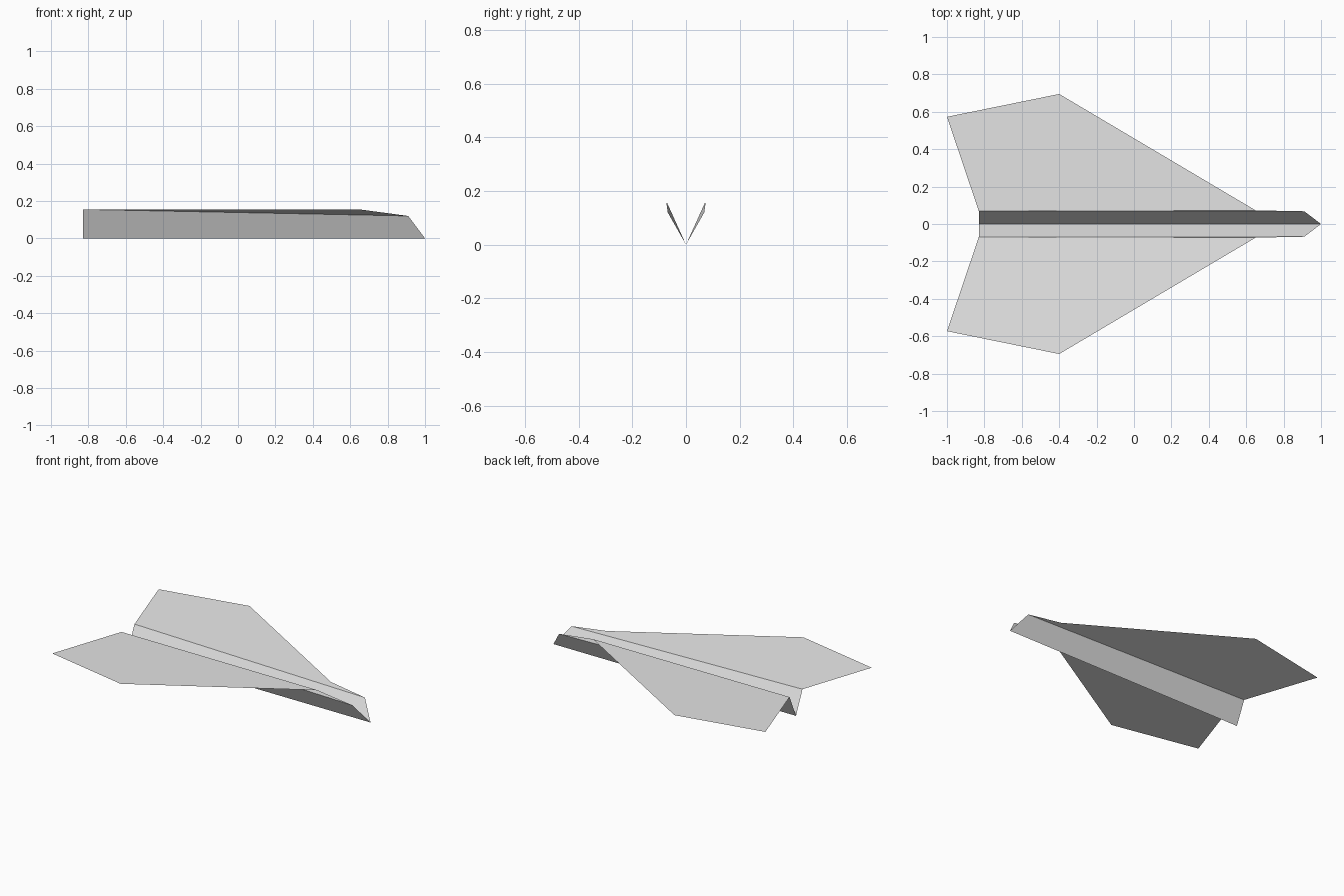
import bpy

cube = bpy.data.objects.get("Cube")
if cube:
    bpy.data.objects.remove(cube, do_unlink=True)

# Plain paper
paper = bpy.data.materials.new("light_grey_paper")
paper.use_nodes = True
colour = (0.8, 0.8, 0.8, 1)
paper.diffuse_color = colour
paper.node_tree.nodes["Principled BSDF"].inputs["Base Color"].default_value = colour


def mirrored_sheet(name, outline):
    """One flat folded panel on the +y side, mirrored to the -y side."""
    mesh = bpy.data.meshes.new(name)
    mesh.from_pydata(outline, [], [range(len(outline))])
    mesh.materials.append(paper)
    obj = bpy.data.objects.new(name, mesh)
    bpy.context.collection.objects.link(obj)
    mirror = obj.modifiers.new("mirror", 'MIRROR')
    mirror.use_axis = (False, True, False)
    mirror.use_clip = True
    mirror.merge_threshold = 0.0005
    return obj


# Shared fold line between the keel and the wing
tail_fold = (-0.83, 0.07, 0.155)
nose_fold = (0.91, 0.068, 0.12)

# V-shaped keel
mirrored_sheet("keel", [(-0.83, 0, 0), tail_fold, nose_fold, (1, 0, 0)][::-1])

# Swept wings, with a sliver bent down towards the nose
wing = [tail_fold, nose_fold, (0.65, 0.073, 0.155),
        (-0.4, 0.695, 0.155), (-1, 0.573, 0.155)]
mirrored_sheet("wings", wing)
